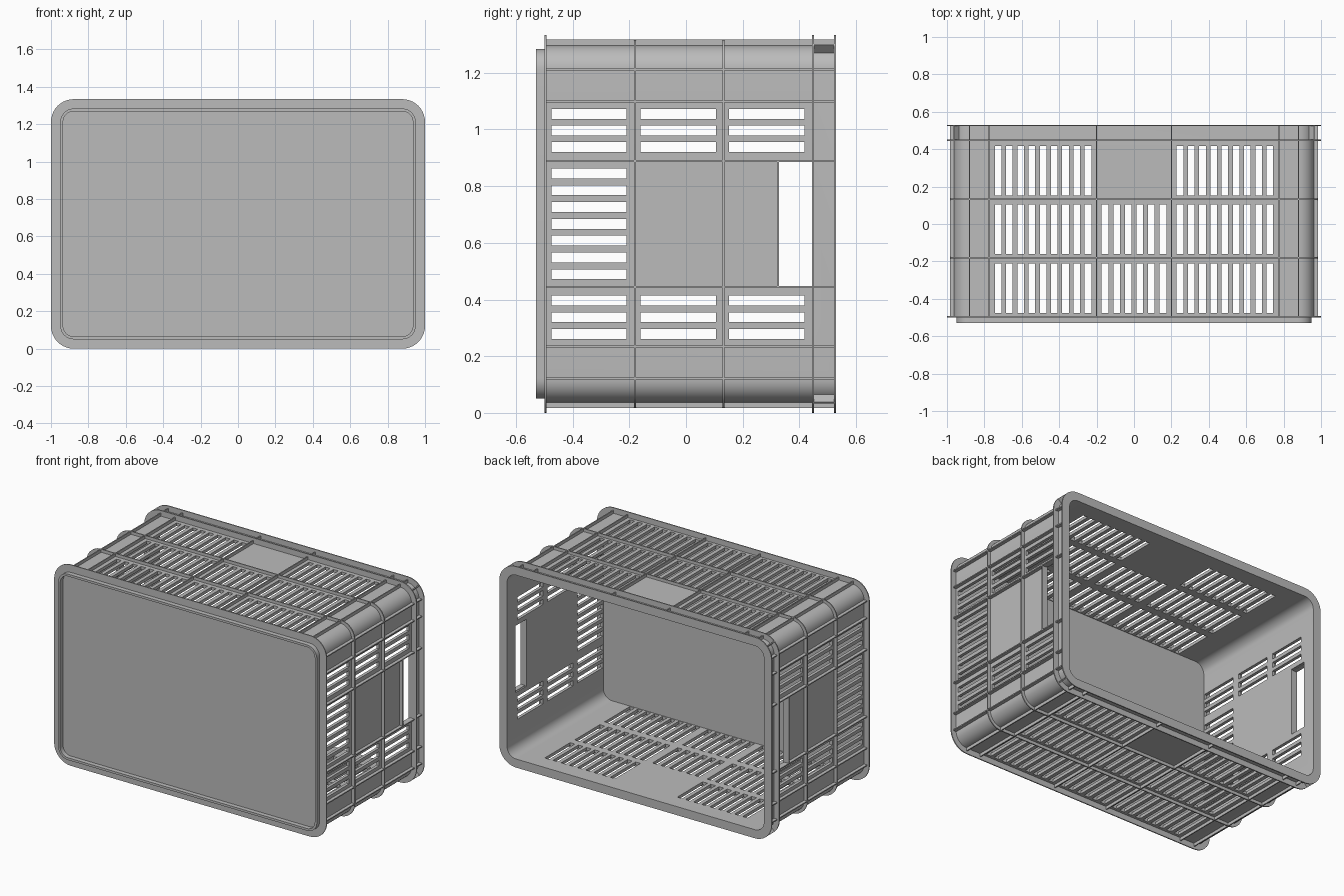
import bpy, bmesh, math
from mathutils import Matrix, Vector

cube = bpy.data.objects.get("Cube")
if cube:
    bpy.data.objects.remove(cube, do_unlink=True)

grey = bpy.data.materials.new("grey plastic")
grey.use_nodes = True
colour = (0.5, 0.5, 0.5, 1)
grey.diffuse_color = colour
grey.node_tree.nodes["Principled BSDF"].inputs["Base Color"].default_value = colour

MID = 0.667                      # height of the crate's axis
WALL = (0.963, 0.63, 0.085)      # half width, half height, corner radius
INNER = (0.943, 0.61, 0.065)
RIB = (0.985, 0.65, 0.107)
FULL = (1.0, 0.667, 0.122)
T = 0.007                        # rib thickness


def finish(name, bm, smooth=False):
    bmesh.ops.recalc_face_normals(bm, faces=bm.faces)
    mesh = bpy.data.meshes.new(name)
    bm.to_mesh(mesh)
    bm.free()
    obj = bpy.data.objects.new(name, mesh)
    bpy.context.collection.objects.link(obj)
    mesh.materials.append(grey)
    if smooth:
        smooth_object(obj)
    return obj


def activate(obj):
    bpy.ops.object.select_all(action='DESELECT')
    obj.select_set(True)
    bpy.context.view_layer.objects.active = obj


def smooth_object(obj):
    activate(obj)
    bpy.ops.object.shade_smooth_by_angle(angle=math.radians(30))


def outline(bm, size, y, steps=10):
    """Rounded rectangle of vertices in the x-z plane."""
    hw, hh, r = size
    verts = []
    for k, (sx, sz) in enumerate([(1, 1), (-1, 1), (-1, -1), (1, -1)]):
        for i in range(steps + 1):
            a = (k + i / steps) * math.pi / 2
            verts.append(bm.verts.new((sx * (hw - r) + r * math.cos(a), y,
                                       MID + sz * (hh - r) + r * math.sin(a))))
    return verts


def bridge(bm, a, b):
    n = len(a)
    for i in range(n):
        j = (i + 1) % n
        bm.faces.new((a[i], a[j], b[j], b[i]))


def ring(name, outer, inner, y0, y1):
    bm = bmesh.new()
    loops = [outline(bm, s, y) for s, y in
             ((outer, y0), (outer, y1), (inner, y1), (inner, y0))]
    for i in range(4):
        bridge(bm, loops[i], loops[(i + 1) % 4])
    return finish(name, bm, True)


def slab(name, size, y0, y1):
    bm = bmesh.new()
    a, b = outline(bm, size, y0), outline(bm, size, y1)
    bridge(bm, a, b)
    bm.faces.new(a)
    bm.faces.new(b)
    return finish(name, bm, True)


def box(bm, lo, hi):
    lo, hi = Vector(lo), Vector(hi)
    m = Matrix.Translation((lo + hi) / 2) @ Matrix.Diagonal((*(hi - lo), 1))
    bmesh.ops.create_cube(bm, size=1, matrix=m)


def cut(obj, bm):
    cutter = finish("cutter", bm)
    cutter.hide_render = True
    mod = obj.modifiers.new("cut", 'BOOLEAN')
    mod.operation, mod.solver, mod.object = 'DIFFERENCE', 'EXACT', cutter
    activate(obj)
    bpy.ops.object.modifier_apply(modifier=mod.name)
    bpy.data.objects.remove(cutter, do_unlink=True)


# Walls with slots and hand holes
walls = ring("walls", WALL, INNER, -0.495, 0.523)
ROWS = [(-0.475, -0.21), (-0.16, 0.105), (0.152, 0.418)]
S = 0.0175                       # half slot width

end_cut = bmesh.new()
for row, (y0, y1) in enumerate(ROWS):
    centres = [s * (0.271 + 0.0585 * i) for s in (-1, 1) for i in range(3)]
    if row == 0:
        centres += [0.0593 * i for i in range(-3, 4)]
    for c in centres:
        box(end_cut, (-1.2, y0, MID + c - S), (1.2, y1, MID + c + S))
box(end_cut, (-1.2, 0.328, MID - 0.222), (1.2, 0.444, MID + 0.222))
cut(walls, end_cut)

side_cut = bmesh.new()
for row, (y0, y1) in enumerate(ROWS):
    centres = [s * (0.246 + 0.0601 * i) for s in (-1, 1) for i in range(9)]
    if row < 2:
        centres += [0.062 * (i - 2.5) for i in range(6)]
    for c in centres:
        box(side_cut, (c - S, y0, -0.2), (c + S, y1, 1.6))
cut(walls, side_cut)
smooth_object(walls)

# Closed base with its stacking foot
slab("base_panel", (0.95, 0.617, 0.072), -0.5, -0.48)
ring("stacking_foot", (0.95, 0.617, 0.072), (0.935, 0.602, 0.057), -0.53, -0.498)

# Bands around the crate
BURIED = (0.953, 0.62, 0.075)
ring("base_flange", FULL, (0.941, 0.608, 0.063), -0.5, -0.493)
ring("lower_band", RIB, BURIED, -0.18 - T / 2, -0.18 + T / 2)
ring("upper_band", RIB, BURIED, 0.132 - T / 2, 0.132 + T / 2)
ring("rim_lower_flange", FULL, BURIED, 0.444, 0.451)
ring("rim_top_flange", FULL, INNER, 0.523, 0.53)

# Straight ribs running from base to rim
ribs = bmesh.new()
h = T / 2
for s in (-1, 1):
    for side in (-1, 1):
        for c in (0.222, 0.432, 0.545):
            xs = sorted((side * 0.953, side * 0.985))
            z = MID + s * c
            box(ribs, (xs[0], -0.497, z - h), (xs[1], 0.526, z + h))
        for c in (0.2, 0.775, 0.88):
            zs = sorted((MID + side * 0.62, MID + side * 0.65))
            x = s * c
            box(ribs, (x - h, -0.497, zs[0]), (x + h, 0.526, zs[1]))
finish("ribs", ribs)

# Lips under the hand holes
lips = bmesh.new()
for s in (-1, 1):
    xs = sorted((s * 0.943, s * 0.985))
    box(lips, (xs[0], 0.321, MID - 0.222), (xs[1], 0.328, MID + 0.222))
finish("hand_hole_lips", lips)

# Diagonal gussets at the rim corners
gussets = bmesh.new()
for sx in (-1, 1):
    for sz in (-1, 1):
        turn = Matrix.Rotation(-sx * sz * math.pi / 4, 4, 'Y')
        m = (Matrix.Translation((sx * 0.948, 0.487, MID + sz * 0.616)) @ turn
             @ Matrix.Diagonal((0.044, 0.078, T, 1)))
        bmesh.ops.create_cube(gussets, size=1, matrix=m)
finish("corner_gussets", gussets)
